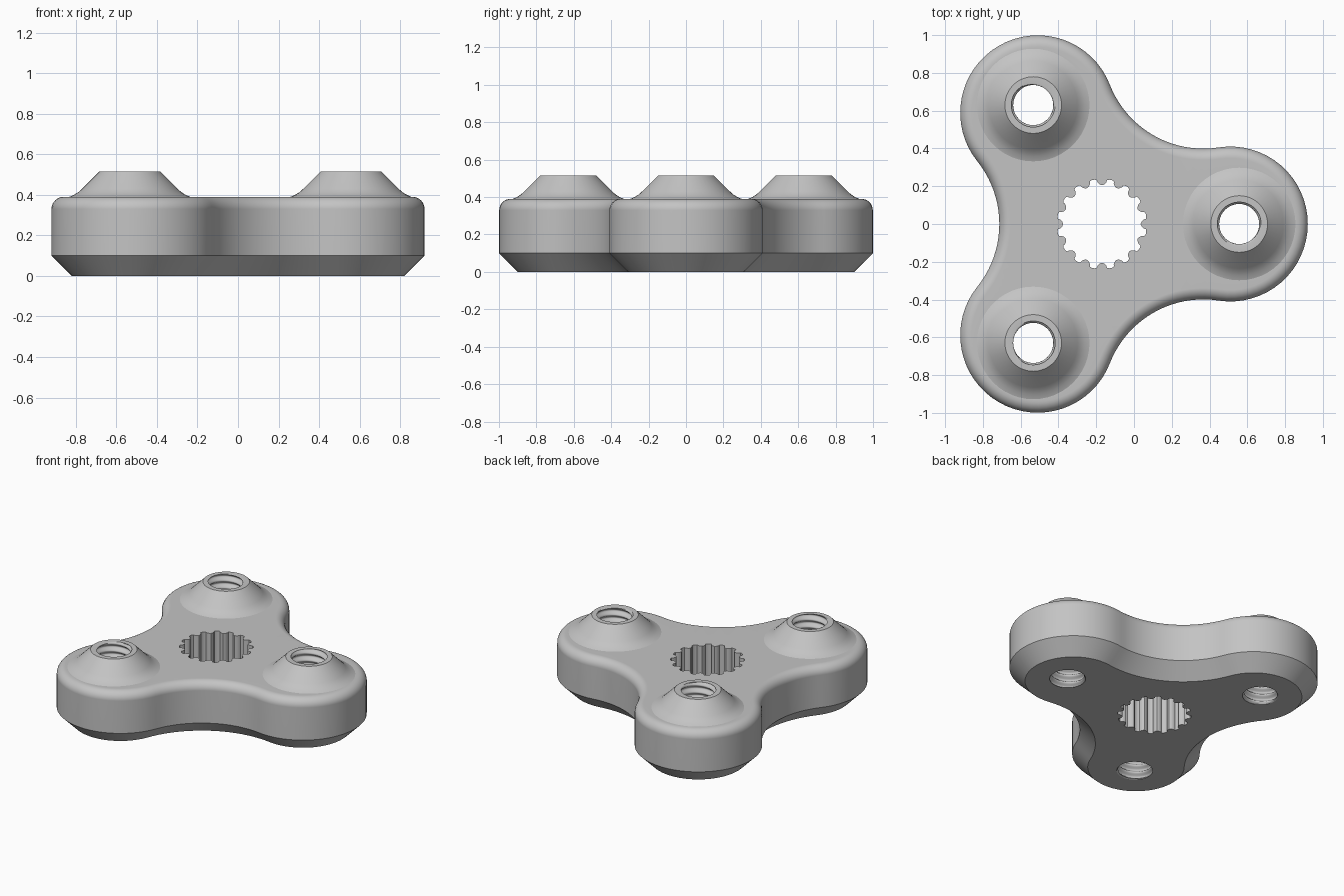
import bpy, bmesh
from math import sin, cos, pi, tau, atan2, hypot, radians

cube = bpy.data.objects.get("Cube")
if cube:
    bpy.data.objects.remove(cube, do_unlink=True)

CENTRE_X = -0.17
LOBE_DIST, LOBE_R = 0.68, 0.41      # rounded arm ends
WAIST_DIST, WAIST_R = 1.074, 0.531  # concave sides, tangent to the lobes
HOLE_DIST, HOLE_R = 0.727, 0.106
BOSS_R, BOSS_TOP, DECK = 0.298, 0.515, 0.39
SEGS = 48

grey = bpy.data.materials.new("plain grey")
grey.use_nodes = True
colour = (0.55, 0.55, 0.55, 1)
grey.diffuse_color = colour
grey.node_tree.nodes["Principled BSDF"].inputs["Base Color"].default_value = colour


def ring(bm, points, z):
    return [bm.verts.new((x, y, z)) for x, y in points]


def skin(bm, rings):
    """Join successive rings with quads."""
    for a, b in zip(rings, rings[1:]):
        n = len(a)
        for i in range(n):
            j = (i + 1) % n
            bm.faces.new((a[i], a[j], b[j], b[i]))


def cap(bm, rings, up):
    """Fill a flat face bounded by an outer ring and hole rings."""
    edges = []
    for r in rings:
        for a, b in zip(r, r[1:] + r[:1]):
            edges.append(bm.edges.get((a, b)) or bm.edges.new((a, b)))
    made = bmesh.ops.triangle_fill(bm, edges=edges, use_beauty=True, normal=(0, 0, up))
    for f in made["geom"]:
        if isinstance(f, bmesh.types.BMFace):
            f.normal_update()
            if f.normal.z * up < 0:
                f.normal_flip()


def circle(r, cx=0, cy=0):
    return [(cx + r * cos(tau * i / SEGS), cy + r * sin(tau * i / SEGS)) for i in range(SEGS)]


def outline(inset):
    """Three-armed outline, moved inward by inset."""
    wx, wy = WAIST_DIST * cos(pi / 3), WAIST_DIST * sin(pi / 3)
    beta = atan2(wy, wx - LOBE_DIST)
    half = beta - pi / 3
    pts = []
    for i in range(33):
        a = -beta + 2 * beta * i / 32
        pts.append((LOBE_DIST + (LOBE_R - inset) * cos(a), (LOBE_R - inset) * sin(a)))
    for i in range(1, 20):
        a = pi * 4 / 3 + half * (1 - i / 10)
        pts.append((wx + (WAIST_R + inset) * cos(a), wy + (WAIST_R + inset) * sin(a)))
    result = []
    for k in range(3):
        c, s = cos(tau * k / 3), sin(tau * k / 3)
        result += [(x * c - y * s, x * s + y * c) for x, y in pts]
    return result


def spline_outline():
    """Round bore with sixteen rounded inward teeth."""
    tooth = [(-0.42, 0.238), (-0.3, 0.234), (-0.27, 0.222), (-0.15, 0.21),
             (0, 0.205), (0.15, 0.21), (0.27, 0.222), (0.3, 0.234), (0.42, 0.238)]
    return [(r * cos(tau * (k + t) / 16), r * sin(tau * (k + t) / 16))
            for k in range(16) for t, r in tooth]


def finish(name, mesh, angle=0):
    ob = bpy.data.objects.new(name, mesh)
    bpy.context.collection.objects.link(ob)
    ob.location.x = CENTRE_X
    ob.rotation_euler.z = angle
    bpy.ops.object.select_all(action="DESELECT")
    ob.select_set(True)
    bpy.context.view_layer.objects.active = ob
    bpy.ops.object.shade_smooth_by_angle(angle=radians(40))
    mod = ob.modifiers.new("even shading", "WEIGHTED_NORMAL")
    mod.keep_sharp = True
    return ob


def to_mesh(bm, name):
    mesh = bpy.data.meshes.new(name)
    bm.to_mesh(mesh)
    bm.free()
    mesh.materials.append(grey)
    return mesh


# Body: chamfered bottom, straight wall, rounded top edge, toothed centre bore
bm = bmesh.new()
fillet = 0.06
levels = [(0.1, 0), (0, 0.1)]
for i in range(9):
    a = pi / 2 * i / 8
    levels.append((fillet * (1 - cos(a)), DECK - fillet * (1 - sin(a))))
walls = [ring(bm, outline(inset), z) for inset, z in levels]
skin(bm, walls)
bore = [ring(bm, spline_outline(), z) for z in (DECK, 0)]
skin(bm, bore)
spots = [(HOLE_DIST * cos(tau * k / 3), HOLE_DIST * sin(tau * k / 3)) for k in range(3)]
cap(bm, [walls[-1], bore[0]] + [ring(bm, circle(BOSS_R, *s), DECK) for s in spots], 1)
cap(bm, [walls[0], bore[1]] + [ring(bm, circle(HOLE_R + 0.01, *s), 0) for s in spots], -1)
finish("three_arm_body", to_mesh(bm, "three_arm_body"))

# Boss: flared cone with a flat rim and a helical thread through the hole
bm = bmesh.new()
profile = [(BOSS_R, DECK), (0.288, 0.394), (0.272, 0.402), (0.254, 0.413),
           (0.235, 0.43), (0.15, BOSS_TOP), (HOLE_R + 0.01, BOSS_TOP)]
rings = [ring(bm, circle(r, HOLE_DIST), z) for r, z in profile]
pitch, steps = 0.052, 120
for j in range(1, steps + 1):
    z = BOSS_TOP * (1 - j / steps)
    pts = []
    for i in range(SEGS):
        a = tau * i / SEGS
        wave = 0.5 - 0.5 * cos(tau * z / pitch - a)
        r = HOLE_R + (0.01 if j == steps else 0.022 * wave)
        pts.append((HOLE_DIST + r * cos(a), r * sin(a)))
    rings.append(ring(bm, pts, z))
skin(bm, rings)
boss = to_mesh(bm, "threaded_boss")
for k, name in enumerate(("left_boss", "back_right_boss", "front_right_boss")):
    finish(name, boss, tau * k / 3)
